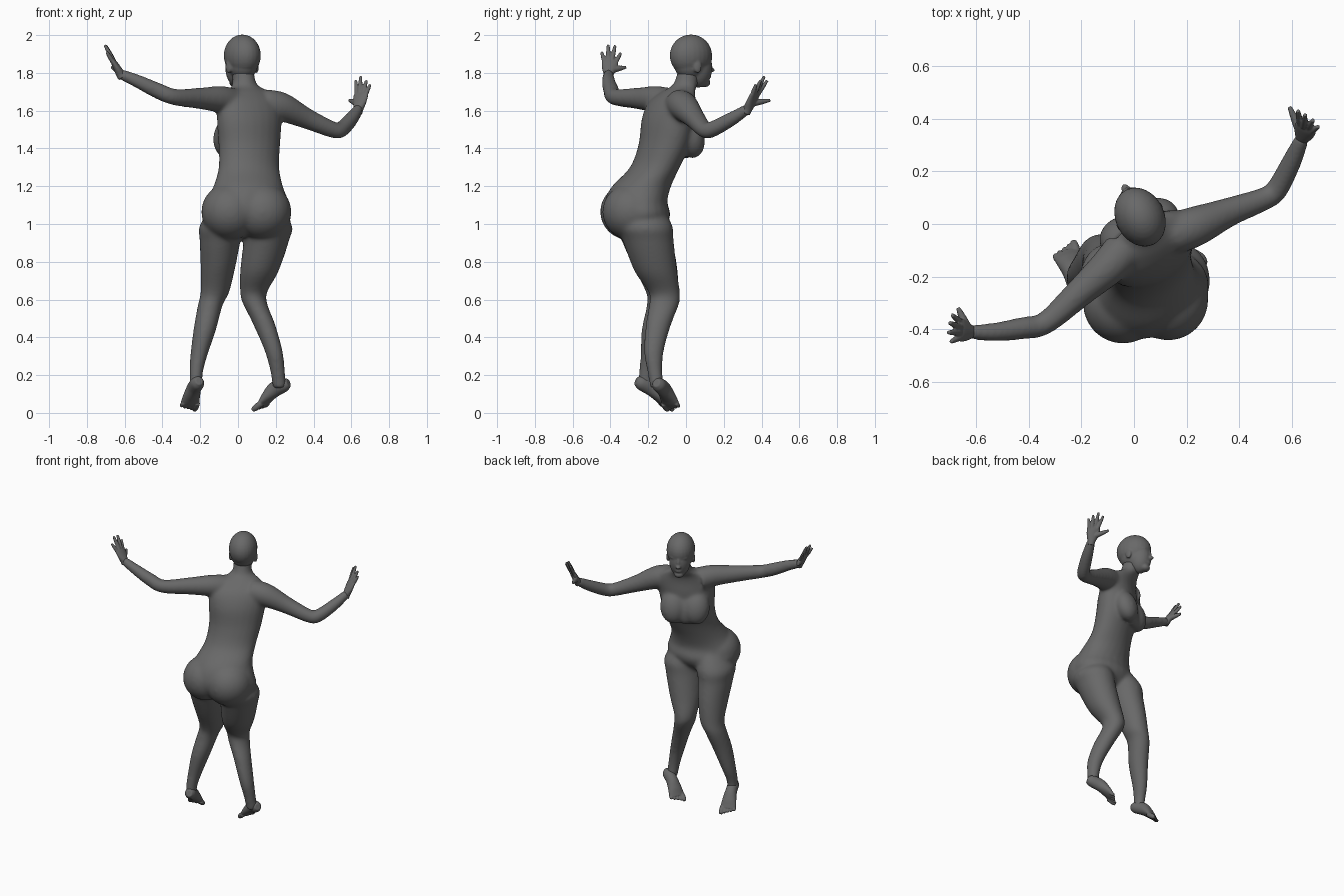
import bpy, bmesh
from math import sin, cos, pi, radians
from mathutils import Vector, Matrix

cube = bpy.data.objects.get("Cube")
if cube:
    bpy.data.objects.remove(cube)

grey = bpy.data.materials.new("dark_grey")
grey.use_nodes = True
grey.diffuse_color = (0.14, 0.14, 0.14, 1)
grey.node_tree.nodes["Principled BSDF"].inputs["Base Color"].default_value = (0.14, 0.14, 0.14, 1)
UP = Vector((0, 0, 1))


def spline(points, steps=5):
    """Catmull-Rom interpolation of equal-length tuples."""
    pts = [points[0], *points, points[-1]]
    out = []
    for p, q, r, s in zip(pts, pts[1:], pts[2:], pts[3:]):
        for k in range(steps):
            t = k / steps
            out.append([b + t / 2 * (c - a + t * (2*a - 5*b + 4*c - d + t * (3*(b - c) + d - a)))
                        for a, b, c, d in zip(p, q, r, s)])
    return out + [list(points[-1])]


def tube(bm, stations, axis=None, sides=24):
    """Closed loft of ellipses: level with a yaw, or across the path if a width axis is given."""
    rows = spline(stations)
    mids = [Vector(r[:3]) for r in rows]
    rings = []
    for i, row in enumerate(rows):
        if axis is None:
            yaw = radians(row[5])
            u, v = Vector((cos(yaw), sin(yaw), 0)), Vector((-sin(yaw), cos(yaw), 0))
        else:
            t = (mids[min(i + 1, len(mids) - 1)] - mids[max(i - 1, 0)]).normalized()
            u = (axis - t * axis.dot(t)).normalized()
            v = t.cross(u)
        rings.append([bm.verts.new(mids[i] + u * row[3] * cos(2*pi*k/sides) + v * row[4] * sin(2*pi*k/sides))
                      for k in range(sides)])
    for low, high in zip(rings, rings[1:]):
        for k in range(sides):
            j = (k + 1) % sides
            bm.faces.new((low[k], low[j], high[j], high[k]))
    bm.faces.new(rings[0][::-1])
    bm.faces.new(rings[-1])


def limb(bm, points, axis=UP):
    tube(bm, [(x, y, z, r, r) for x, y, z, r in points], axis)


def ball(bm, center, radii, yaw=0, frame=Matrix(), tilt=0):
    m = (frame @ Matrix.Translation(center) @ Matrix.Rotation(radians(yaw), 4, "Z")
         @ Matrix.Rotation(radians(tilt), 4, "X") @ Matrix.Diagonal((*radii, 1)))
    bmesh.ops.create_uvsphere(bm, u_segments=24, v_segments=16, radius=1, matrix=m)


def finish(name, bm, voxel, smooth):
    """Fuse the overlapping volumes into one smooth skin."""
    bmesh.ops.recalc_face_normals(bm, faces=bm.faces)
    mesh = bpy.data.meshes.new(name)
    bm.to_mesh(mesh)
    bm.free()
    mesh.materials.append(grey)
    ob = bpy.data.objects.new(name, mesh)
    bpy.context.collection.objects.link(ob)
    fuse = ob.modifiers.new("fuse", "REMESH")
    fuse.mode, fuse.voxel_size, fuse.use_smooth_shade = "VOXEL", voxel, True
    soften = ob.modifiers.new("soften", "SMOOTH")
    soften.factor, soften.iterations = 0.5, smooth


# Body: torso and neck
bm = bmesh.new()
tube(bm, [(.035, -.23, .93, .06, .05, 8), (.043, -.25, .99, .2, .14, 10),
          (.045, -.258, 1.05, .242, .172, 12), (.048, -.265, 1.12, .225, .162, 15),
          (.054, -.235, 1.2, .188, .152, 20), (.058, -.165, 1.3, .168, .123, 25),
          (.06, -.115, 1.42, .173, .125, 28), (.06, -.095, 1.55, .187, .12, 31),
          (.06, -.075, 1.64, .188, .098, 31), (.052, -.045, 1.695, .135, .076, 30),
          (.035, -.003, 1.74, .066, .065, 28), (.025, .018, 1.82, .06, .06, 27)])
# Breasts, breastbone and buttocks
for x, y in ((-.045, -.052), (.085, .018)):
    ball(bm, (x, y, 1.46), (.09, .075, .115), 30, tilt=18)
ball(bm, (.02, -.03, 1.47), (.11, .062, .13), 30, tilt=18)
for x, y in ((-.042, -.3), (.13, -.288)):
    ball(bm, (x, y, 1.065), (.153, .155, .15))
# Legs
tube(bm, [(-.04, -.235, 1.13, .06, .08, 0), (-.08, -.225, 1.0, .12, .145, 0),
          (-.095, -.205, .91, .108, .135, 0), (-.105, -.165, .78, .093, .118, 0),
          (-.122, -.125, .64, .076, .088, 0), (-.147, -.128, .57, .066, .08, 0),
          (-.176, -.165, .44, .06, .07, 0), (-.21, -.19, .29, .044, .052, 0),
          (-.222, -.21, .2, .035, .041, 0), (-.222, -.215, .13, .034, .04, 0)])
tube(bm, [(.12, -.235, 1.13, .06, .08, 0), (.16, -.22, 1.0, .124, .145, 0),
          (.15, -.2, .91, .12, .135, 0), (.113, -.16, .75, .102, .113, 0),
          (.083, -.115, .64, .072, .083, 0), (.09, -.115, .58, .065, .08, 0),
          (.138, -.145, .47, .057, .069, 20), (.188, -.17, .33, .047, .054, 20),
          (.21, -.165, .22, .039, .04, 20), (.22, -.152, .13, .037, .037, 20)])
# Arms
limb(bm, [(-.04, -.1, 1.645, .078), (-.1, -.165, 1.66, .071), (-.2, -.255, 1.665, .057),
          (-.335, -.375, 1.672, .044), (-.42, -.395, 1.703, .043), (-.53, -.41, 1.755, .036),
          (-.625, -.41, 1.795, .028)])
limb(bm, [(.14, -.04, 1.635, .078), (.23, -.01, 1.62, .077), (.36, .045, 1.56, .056),
          (.5, .098, 1.5, .044), (.545, .135, 1.5, .043), (.6, .24, 1.555, .038),
          (.64, .33, 1.612, .028)])
finish("body", bm, .009, 20)

# Head, shaped facing +y and then turned
bm = bmesh.new()
turn = Matrix.Translation((.022, .028, 0)) @ Matrix.Rotation(radians(27), 4, "Z")
ball(bm, (0, -.002, 1.892), (.093, .117, .111), 0, turn)
ball(bm, (0, .0, 1.845), (.08, .095, .085), 0, turn)
ball(bm, (0, .04, 1.828), (.07, .077, .106), 0, turn)
ball(bm, (0, .078, 1.748), (.034, .032, .024), 0, turn)
ball(bm, (0, .11, 1.838), (.011, .014, .036), 0, turn)
ball(bm, (0, .118, 1.815), (.017, .021, .012), 0, turn)
ball(bm, (0, .1, 1.782), (.025, .016, .013), 0, turn)
for side in (-1, 1):
    ball(bm, (side * .033, .085, 1.87), (.03, .02, .011), -side * 20, turn)
    ball(bm, (side * .084, -.005, 1.832), (.01, .022, .034), -side * 15, turn)
finish("head", bm, .006, 6)


def hand(name, wrist, tips, thumb):
    bm = bmesh.new()
    wrist, thumb = Vector(wrist), Vector(thumb)
    tips = [Vector(t) for t in tips]
    mean = sum(tips, Vector()) / 4
    across = (tips[0] - tips[3]).normalized()
    path = [(-.12, .024, .024), (0, .025, .024), (.2, .037, .021), (.46, .044, .016), (.58, .038, .011)]
    tube(bm, [(*wrist.lerp(mean, f), a, b) for f, a, b in path], across)
    for tip in tips:
        knuckle = wrist.lerp(mean, .5) + (tip - mean) * .5
        limb(bm, [(*knuckle, .0125), (*knuckle.lerp(tip, .5), .0115), (*tip, .0075)], across)
    base = wrist.lerp(mean, .2) + across * .014
    limb(bm, [(*base, .019), (*base.lerp(thumb, .5), .015), (*thumb, .008)], across)
    finish(name, bm, .004, 2)


hand("right_hand", (-.62, -.41, 1.79), [(-.69, -.345, 1.905), (-.7, -.375, 1.945),
     (-.705, -.412, 1.948), (-.695, -.447, 1.91)], (-.668, -.318, 1.83))
hand("left_hand", (.638, .325, 1.605), [(.623, .43, 1.76), (.65, .415, 1.782),
     (.68, .395, 1.76), (.7, .37, 1.738)], (.59, .445, 1.655))


def foot(name, heel, toe, inner):
    bm = bmesh.new()
    heel, toe = Vector(heel), Vector(toe)
    along = toe - heel
    across = along.cross(UP).normalized()
    rise = across.cross(along).normalized()
    path = [(-.09, .002, .02, .022), (.03, .01, .036, .037), (.3, .024, .038, .041),
            (.55, .017, .046, .031), (.72, .007, .051, .021), (.82, .002, .046, .014)]
    tube(bm, [(*(heel + along * f + rise * h), a, b) for f, h, a, b in path], across)
    # Toes, from big to small
    for i in range(5):
        shift = across * inner * (.04 - .021 * i)
        r = .017 if i == 0 else .0115
        root, tip = heel + along * .72 + shift * .9, heel + along * (1.0 - .035 * i) + shift
        limb(bm, [(*root, r), (*root.lerp(tip, .6), r), (*tip, r * .65)], across)
    finish(name, bm, .004, 2)


foot("right_foot", (-.21, -.25, .155), (-.268, -.078, .014), 1)
foot("left_foot", (.255, -.15, .145), (.096, -.062, .014), -1)
